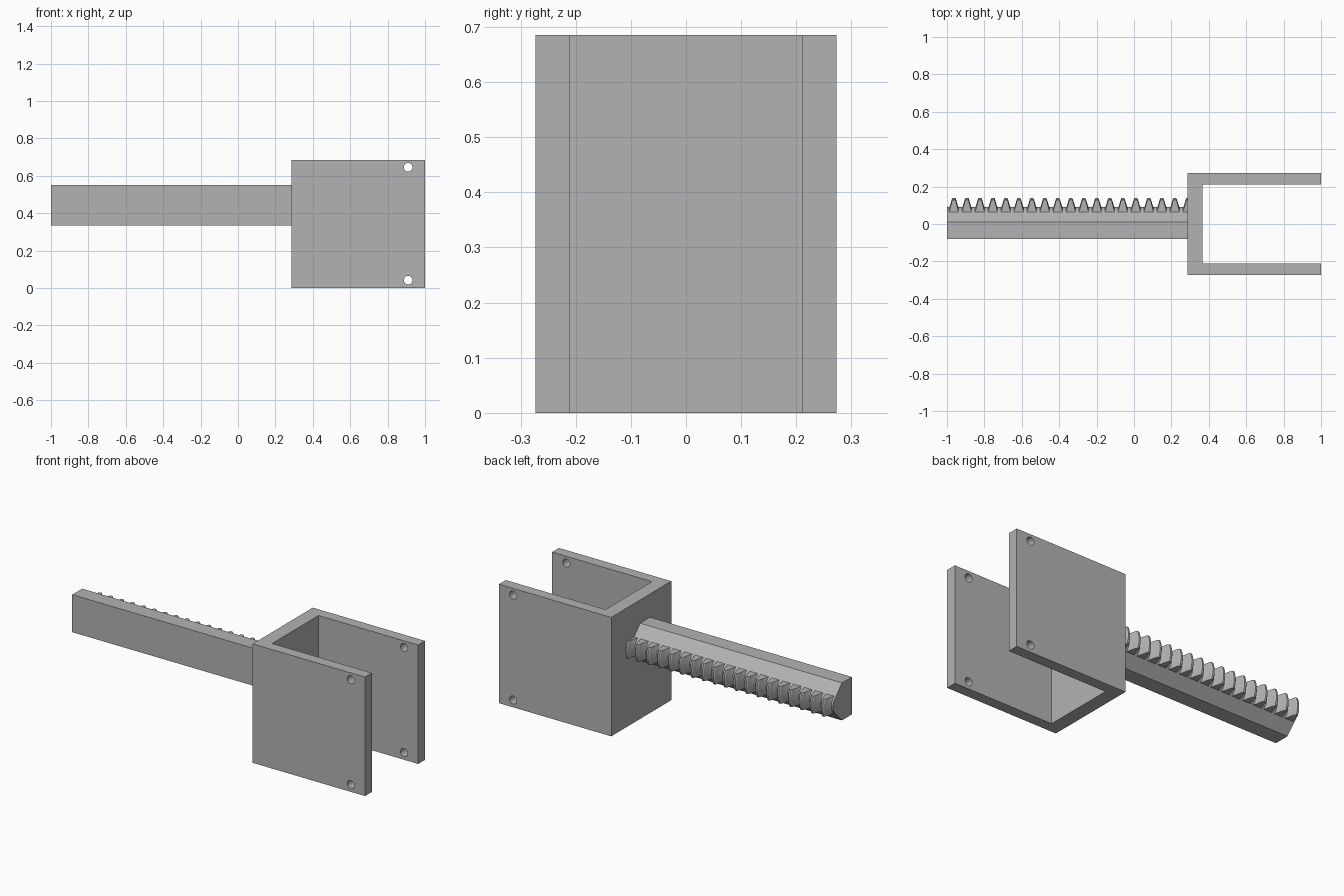
import bpy, bmesh
from math import sqrt, pi
from mathutils import Matrix

if "Cube" in bpy.data.objects:
    bpy.data.objects.remove(bpy.data.objects["Cube"])

grey = bpy.data.materials.new("plain_grey")
grey.use_nodes = True
colour = (0.45, 0.45, 0.45, 1)
grey.diffuse_color = colour
grey.node_tree.nodes["Principled BSDF"].inputs["Base Color"].default_value = colour


def add_object(name, bm):
    bmesh.ops.recalc_face_normals(bm, faces=bm.faces)
    mesh = bpy.data.meshes.new(name)
    bm.to_mesh(mesh)
    bm.free()
    obj = bpy.data.objects.new(name, mesh)
    bpy.context.collection.objects.link(obj)
    mesh.materials.append(grey)
    return obj


def loft(name, sections):
    """Skin a list of closed sections and cap both ends."""
    bm = bmesh.new()
    rings = [[bm.verts.new(p) for p in s] for s in sections]
    for a, b in zip(rings, rings[1:]):
        for i in range(len(a)):
            k = (i + 1) % len(a)
            bm.faces.new((a[i], a[k], b[k], b[i]))
    bm.faces.new(rings[0])
    bm.faces.new(rings[-1])
    return add_object(name, bm)


# U-shaped bracket
X0, X1, WEB = 0.285, 1.0, 0.365
OUT, IN, TOP = 0.273, 0.211, 0.685
outline = [(X0, -OUT), (X1, -OUT), (X1, -IN), (WEB, -IN),
           (WEB, IN), (X1, IN), (X1, OUT), (X0, OUT)]
bracket = loft("bracket", [[(x, y, z) for x, y in outline] for z in (0, TOP)])

# Pin holes through both arms
bm = bmesh.new()
for z in (0.042, 0.646):
    place = Matrix.Translation((0.91, 0, z)) @ Matrix.Rotation(pi / 2, 4, "X")
    bmesh.ops.create_cone(bm, cap_ends=True, segments=32, radius1=0.023,
                          radius2=0.023, depth=1, matrix=place)
cutter = add_object("hole_cutter", bm)
cutter.hide_render = True
cutter.hide_viewport = True
cut = bracket.modifiers.new("holes", "BOOLEAN")
cut.object = cutter
cut.solver = "EXACT"

# Chamfered bar
MID, HALF, FLAT = 0.443, 0.108, 0.05
BACK, EDGE = 0.065, 0.01
profile = [(-0.08, -HALF), (EDGE, -HALF), (BACK, -FLAT),
           (BACK, FLAT), (EDGE, HALF), (-0.08, HALF)]
bar = loft("bar", [[(x, y, MID + z) for y, z in profile] for x in (-1, X0)])

# Rack of convex teeth along the back of the bar
RISE, PITCH, FIRST = 0.025, 0.0695, -0.963
radius = (FLAT ** 2 + RISE ** 2) / (2 * RISE)
centre = BACK + RISE - radius
tooth = [(-0.026, 0), (-0.021, 0.008), (-0.013, 0.036), (-0.010, 0.045), (-0.005, 0.05),
         (0.005, 0.05), (0.010, 0.045), (0.013, 0.036), (0.021, 0.008), (0.026, 0)]
STEPS = 12


def rack_section(x, height):
    pts = [(x, 0.03, MID - FLAT)]
    for j in range(STEPS + 1):
        z = FLAT * (2 * j / STEPS - 1)
        pts.append((x, centre + sqrt((radius + height) ** 2 - z * z), MID + z))
    return pts + [(x, 0.03, MID + FLAT)]


stations = [(-1, 0)]
for n in range(19):
    stations += [(FIRST + n * PITCH + dx, h) for dx, h in tooth]
stations = [s for s in stations if s[0] < X0 + 0.02]
rack = loft("rack_teeth", [rack_section(x, h) for x, h in stations])

# Smooth curved surfaces, keep edges crisp
for obj in (bracket, bar, rack):
    bpy.ops.object.select_all(action="DESELECT")
    obj.select_set(True)
    bpy.context.view_layer.objects.active = obj
    bpy.ops.object.shade_smooth_by_angle(angle=0.4)
